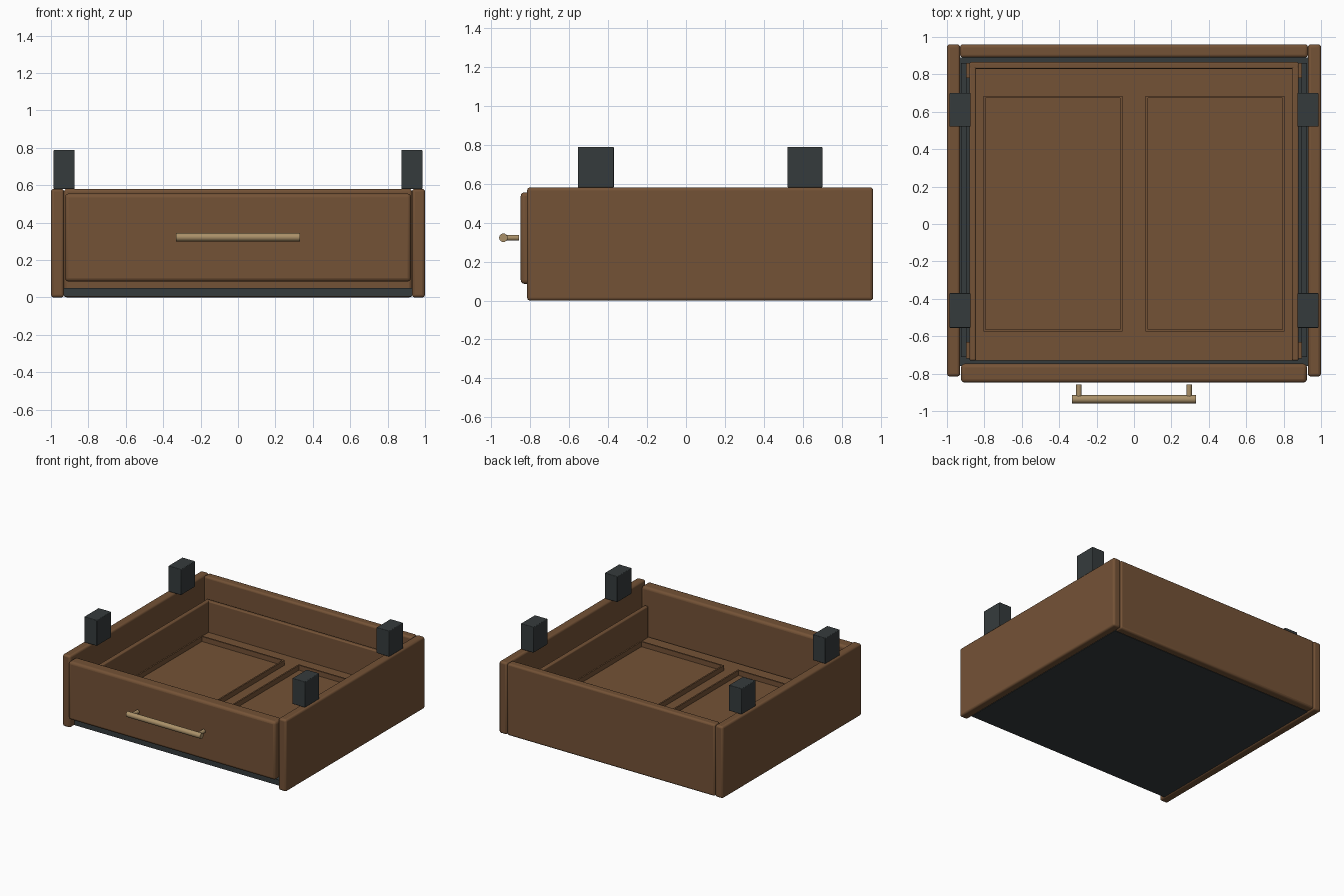
import bpy, math

if "Cube" in bpy.data.objects:
    bpy.data.objects.remove(bpy.data.objects["Cube"])


def material(name, rgb):
    m = bpy.data.materials.new(name)
    m.diffuse_color = (*rgb, 1)
    m.use_nodes = True
    m.node_tree.nodes["Principled BSDF"].inputs["Base Color"].default_value = m.diffuse_color
    return m


WOOD = material("brown wood", (0.175, 0.085, 0.037))
DARK = material("dark grey metal", (0.036, 0.044, 0.046))
BRASS = material("pale brass", (0.40, 0.28, 0.14))


def box(name, x, y, z, mat, bevel=0.0):
    """Box from min/max pairs, with optional rounded edges."""
    bpy.ops.mesh.primitive_cube_add(size=1)
    o = bpy.context.object
    o.name = name
    for v in o.data.vertices:
        v.co = [r[0] if c < 0 else r[1] for c, r in zip(v.co, (x, y, z))]
    o.data.materials.append(mat)
    if bevel:
        b = o.modifiers.new("bevel", 'BEVEL')
        b.width = bevel
        b.segments = 3
        bpy.ops.object.shade_smooth_by_angle(angle=math.radians(35))
    return o


def rod(name, loc, radius, length, rot):
    bpy.ops.mesh.primitive_cylinder_add(vertices=16, radius=radius, depth=length,
                                        location=loc, rotation=rot)
    o = bpy.context.object
    o.name = name
    o.data.materials.append(BRASS)
    bpy.ops.object.shade_smooth_by_angle(angle=math.radians(35))


def mirrored(a, b, s):
    return (a, b) if s > 0 else (-b, -a)


# outer case
box("back_panel", (-0.93, 0.93), (0.89, 0.96), (0, 0.58), WOOD, 0.015)
box("bottom_panel", (-0.93, 0.93), (-0.76, 0.89), (0.005, 0.05), DARK)

# drawer front, floor and back wall
box("drawer_front", (-0.925, 0.925), (-0.848, -0.747), (0.085, 0.555), WOOD, 0.02)
box("drawer_floor", (-0.875, 0.875), (-0.73, 0.86), (0.12, 0.17), WOOD)
box("drawer_back", (-0.88, 0.88), (0.83, 0.865), (0.12, 0.42), WOOD, 0.008)

for s, side in ((1, "right"), (-1, "left")):
    box(side + "_panel", mirrored(0.93, 1.0, s), (-0.815, 0.96), (0, 0.58), WOOD, 0.015)
    box(side + "_drawer_wall", mirrored(0.845, 0.88, s), (-0.73, 0.865), (0.12, 0.42), WOOD, 0.008)
    box(side + "_slide_rail", mirrored(0.895, 0.925, s), (-0.71, 0.86), (0.24, 0.32), DARK)

    # small spacers between drawer wall and rail
    for n, y in (("front", (-0.72, -0.63)), ("back", (0.78, 0.86))):
        box(f"{side}_{n}_spacer", mirrored(0.875, 0.897, s), y, (0.25, 0.31), WOOD)

    # thin raised frame on the drawer floor
    z = (0.165, 0.21)
    t = 0.012
    box(side + "_frame_inner", mirrored(0.062, 0.062 + t, s), (-0.575, 0.685), z, WOOD)
    box(side + "_frame_outer", mirrored(0.805 - t, 0.805, s), (-0.575, 0.685), z, WOOD)
    box(side + "_frame_front", mirrored(0.062 + t, 0.805 - t, s), (-0.575, -0.575 + t), z, WOOD)
    box(side + "_frame_back", mirrored(0.062 + t, 0.805 - t, s), (0.685 - t, 0.685), z, WOOD)

    # corner support blocks on top
    for n, y in (("front", (-0.555, -0.37)), ("back", (0.52, 0.70))):
        box(f"{side}_{n}_support", mirrored(0.873, 0.987, s), y, (0.58, 0.788), DARK, 0.005)

    # handle posts
    rod(side + "_handle_post", (s * 0.295, -0.895, 0.322), 0.015, 0.075, (math.pi / 2, 0, 0))

# handle bar
rod("handle_bar", (0, -0.937, 0.322), 0.022, 0.664, (0, math.pi / 2, 0))
